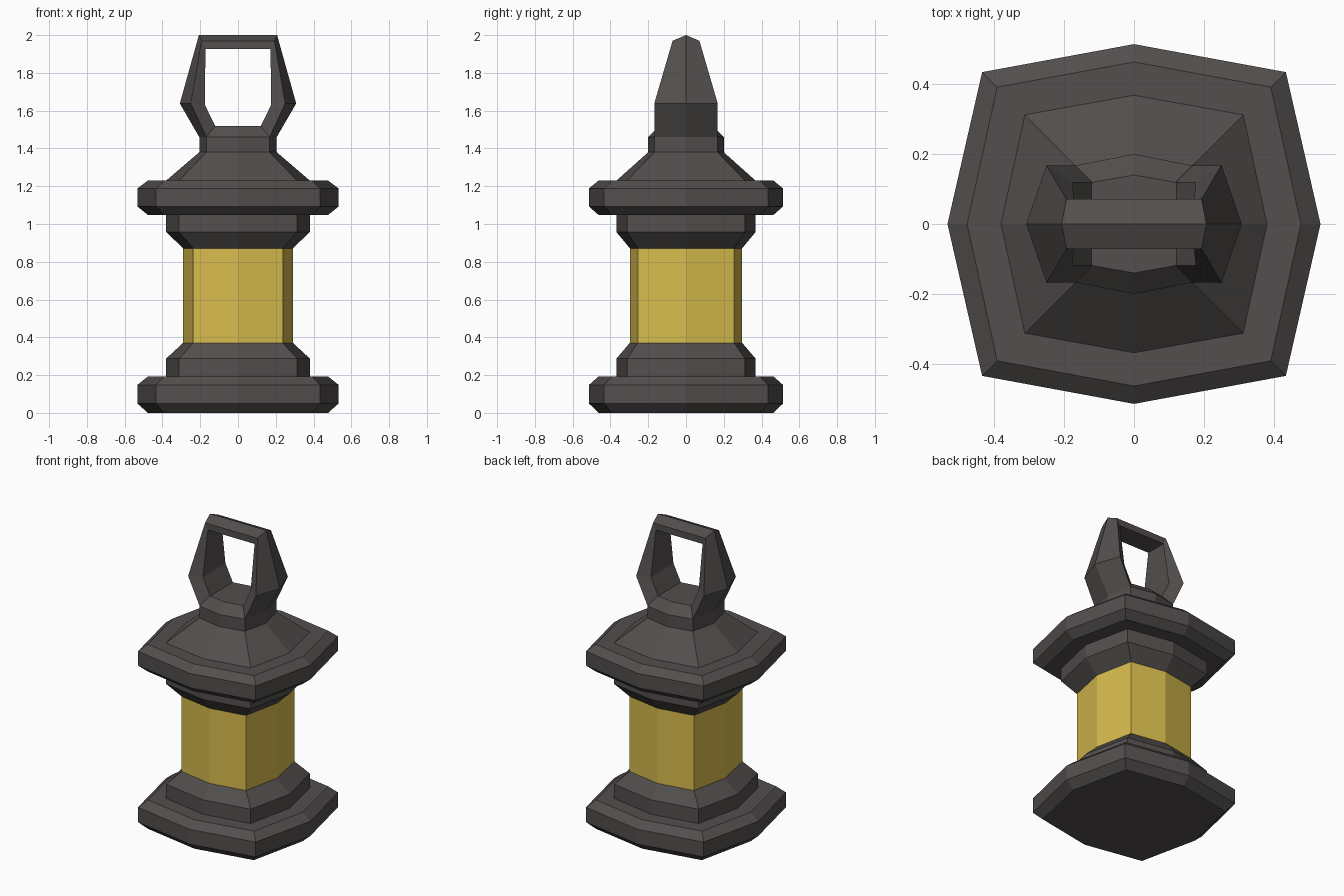
import bpy, bmesh

if "Cube" in bpy.data.objects:
    bpy.data.objects.remove(bpy.data.objects["Cube"])


def material(name, rgb):
    m = bpy.data.materials.new(name)
    m.diffuse_color = (*rgb, 1)
    m.use_nodes = True
    m.node_tree.nodes["Principled BSDF"].inputs["Base Color"].default_value = m.diffuse_color
    return m


IRON = material("dark iron", (0.085, 0.077, 0.074))
GLASS = material("amber glass", (0.68, 0.50, 0.075))


def loft(name, sections, mat):
    """Skin a list of closed cross-sections and cap both ends."""
    bm = bmesh.new()
    rings = [[bm.verts.new(p) for p in s] for s in sections]
    for a, b in zip(rings, rings[1:]):
        n = len(a)
        for i in range(n):
            j = (i + 1) % n
            bm.faces.new((a[i], a[j], b[j], b[i]))
    bm.faces.new(rings[0])
    bm.faces.new(rings[-1])
    bmesh.ops.recalc_face_normals(bm, faces=bm.faces[:])
    me = bpy.data.meshes.new(name)
    bm.to_mesh(me)
    bm.free()
    me.materials.append(mat)
    ob = bpy.data.objects.new(name, me)
    bpy.context.collection.objects.link(ob)
    return ob


def ring(size, z):
    """Eight-point bulged square: side middles mx, my and corners cx, cy."""
    mx, my, cx, cy = size
    return [(mx, 0, z), (cx, cy, z), (0, my, z), (-cx, cy, z),
            (-mx, 0, z), (-cx, -cy, z), (0, -my, z), (cx, -cy, z)]


# Shared outline sizes
RIM = (0.533, 0.514, 0.434, 0.434)
RIM_BEVEL = (0.477, 0.463, 0.391, 0.391)
STEP = (0.38, 0.368, 0.312, 0.312)
NECK = (0.29, 0.297, 0.237, 0.255)
COLLAR = (0.205, 0.20, 0.167, 0.167)
COLLAR_TOP = (0.145, 0.14, 0.119, 0.119)

# Stepped base
loft("base", [ring(RIM_BEVEL, 0), ring(RIM, 0.05), ring(RIM, 0.148),
              ring(RIM_BEVEL, 0.193), ring(STEP, 0.193), ring(STEP, 0.288),
              ring(NECK, 0.371)], IRON)

# Glass body
loft("glass", [ring(NECK, 0.371), ring(NECK, 0.871)], GLASS)

# Roof with lower step, rim, slope and collar
loft("roof", [ring(NECK, 0.871), ring(STEP, 0.957), ring(STEP, 1.048),
              ring(RIM_BEVEL, 1.048), ring(RIM, 1.093), ring(RIM, 1.188),
              ring(RIM_BEVEL, 1.23), ring(STEP, 1.23), ring(COLLAR, 1.38),
              ring(COLLAR, 1.46), ring(COLLAR_TOP, 1.52)], IRON)


# Carrying handle: five-sided section swept up one side and down the other
def handle_section(mid, corner, inner, s):
    (mx, mz), (cx, cy, cz), (ix, iy, iz) = mid, corner, inner
    return [(s * mx, 0, mz), (s * cx, cy, cz), (s * ix, iy, iz),
            (s * ix, -iy, iz), (s * cx, -cy, cz)]


stations = [((0.205, 1.46), (0.167, 0.167, 1.46), (0.119, 0.119, 1.515)),
            ((0.308, 1.638), (0.25, 0.168, 1.638), (0.176, 0.119, 1.632)),
            ((0.207, 2.0), (0.193, 0.071, 1.97), (0.172, 0.071, 1.927))]
loft("handle", [handle_section(*p, 1) for p in stations] +
     [handle_section(*p, -1) for p in reversed(stations)], IRON)
